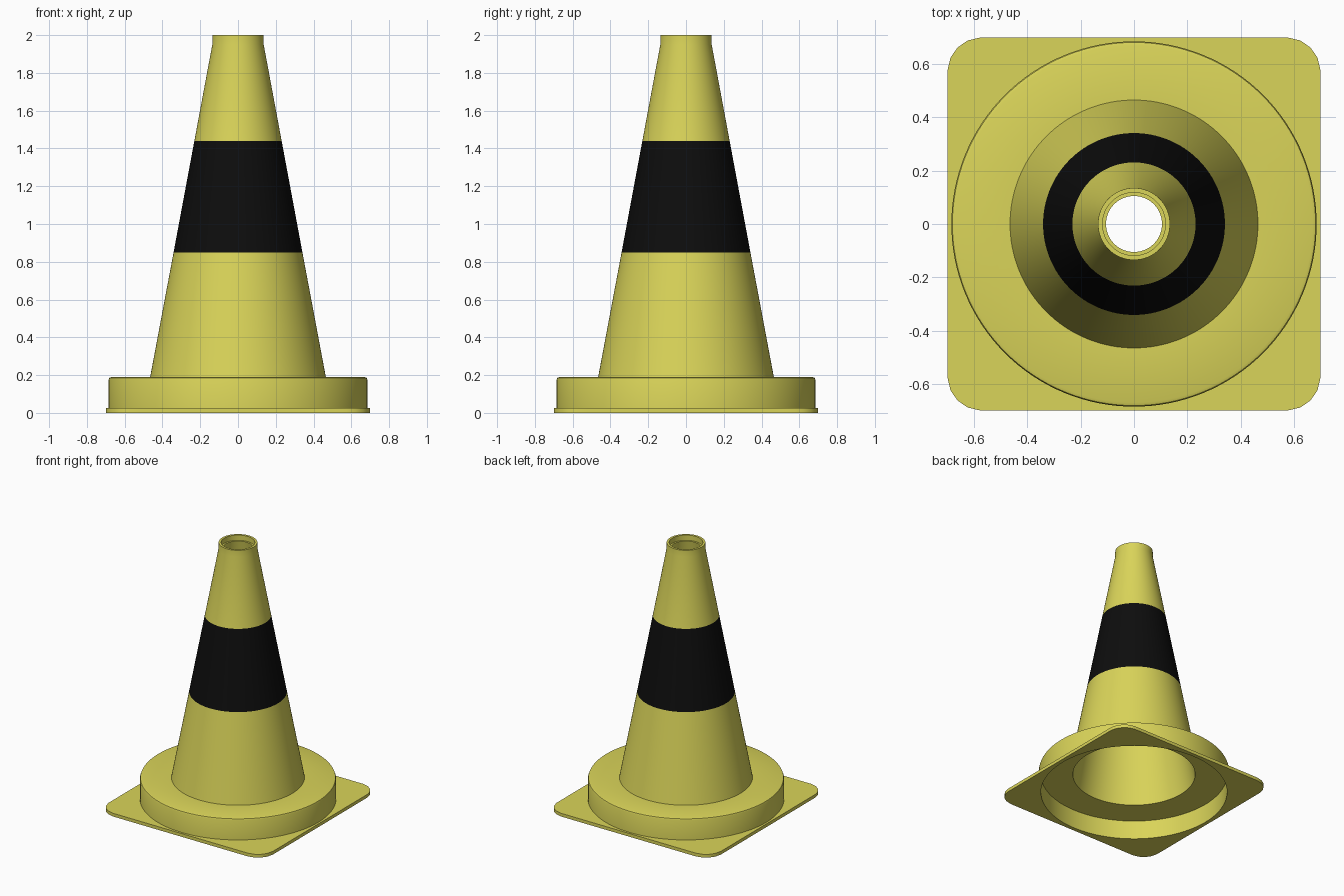
import bpy, bmesh, math

SEGMENTS = 128

cube = bpy.data.objects.get("Cube")
if cube:
    bpy.data.objects.remove(cube, do_unlink=True)


def make_material(name, color):
    mat = bpy.data.materials.new(name)
    mat.use_nodes = True
    mat.diffuse_color = color
    mat.node_tree.nodes["Principled BSDF"].inputs["Base Color"].default_value = color
    return mat


yellow = make_material("yellow plastic", (0.70, 0.66, 0.10, 1))
black = make_material("black band", (0.004, 0.004, 0.004, 1))


def circle(radius):
    return lambda a: (radius * math.cos(a), radius * math.sin(a))


def rounded_square(half, corner):
    """Outline point of a rounded square along the ray at angle a."""
    def point(a):
        c, s = math.cos(a), math.sin(a)
        t = half / max(abs(c), abs(s))
        q = half - corner
        if min(abs(c), abs(s)) * t > q:
            b = q * (abs(c) + abs(s))
            t = b + math.sqrt(max(0, b * b - 2 * q * q + corner * corner))
        return c * t, s * t
    return point


def loft_closed(name, sections, materials):
    """Join a closed series of (outline, height) rings into a solid."""
    bm = bmesh.new()
    rings = []
    for outline, z in sections:
        rings.append([bm.verts.new((*outline(math.tau * i / SEGMENTS), z))
                      for i in range(SEGMENTS)])
    for a, b in zip(rings, rings[1:] + rings[:1]):
        for i in range(SEGMENTS):
            j = (i + 1) % SEGMENTS
            bm.faces.new((a[i], a[j], b[j], b[i]))
    bmesh.ops.recalc_face_normals(bm, faces=bm.faces)
    mesh = bpy.data.meshes.new(name)
    bm.to_mesh(mesh)
    bm.free()
    obj = bpy.data.objects.new(name, mesh)
    bpy.context.collection.objects.link(obj)
    for mat in materials:
        mesh.materials.append(mat)
    bpy.ops.object.select_all(action="DESELECT")
    obj.select_set(True)
    bpy.context.view_layer.objects.active = obj
    bpy.ops.object.shade_smooth_by_angle(angle=math.radians(35))
    return obj


# Hollow cone with its round foot and top collar
BAND_LOW, BAND_HIGH = 0.85, 1.44
outer = [(0.685, 0), (0.685, 0.175), (0.681, 0.186), (0.67, 0.19),
         (0.465, 0.19), (0.341, BAND_LOW), (0.231, BAND_HIGH),
         (0.136, 1.95), (0.135, 2)]
inner = [(0.118, 2), (0.118, 1.96), (0.105, 1.96), (0.44, 0.147), (0.67, 0.147), (0.67, 0)]
cone = loft_closed("cone_body", [(circle(r), z) for r, z in outer + inner], [yellow, black])

# Black band on the outside wall
for face in cone.data.polygons:
    if BAND_LOW < face.center.z < BAND_HIGH and face.normal.z > 0:
        face.material_index = 1

# Square base plate with rounded corners and a round opening
square, hole = rounded_square(0.7, 0.13), circle(0.684)
loft_closed("base_plate", [(square, 0), (square, 0.025), (hole, 0.025), (hole, 0)], [yellow])
